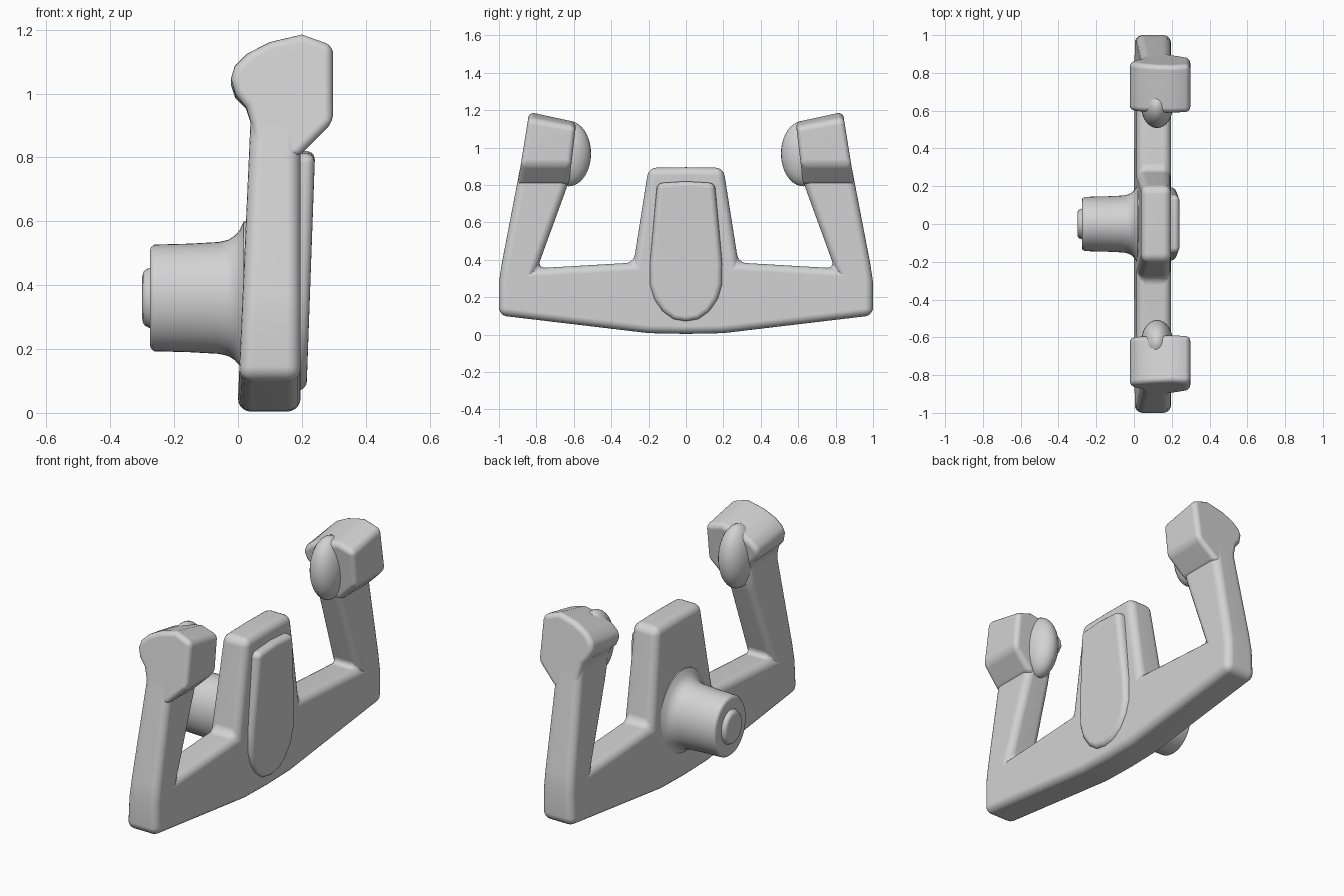
import bpy, bmesh, math
from mathutils import Vector

cube = bpy.data.objects.get("Cube")
if cube:
    bpy.data.objects.remove(cube, do_unlink=True)

grey = bpy.data.materials.new("light_grey")
grey.use_nodes = True
colour = (0.65, 0.65, 0.65, 1)
grey.diffuse_color = colour
grey.node_tree.nodes["Principled BSDF"].inputs["Base Color"].default_value = colour


def finish(name, bm):
    """Turn a bmesh into a smooth-shaded object."""
    bmesh.ops.recalc_face_normals(bm, faces=bm.faces[:])
    mesh = bpy.data.meshes.new(name)
    bm.to_mesh(mesh)
    bm.free()
    mesh.materials.append(grey)
    obj = bpy.data.objects.new(name, mesh)
    bpy.context.collection.objects.link(obj)
    bpy.ops.object.select_all(action='DESELECT')
    obj.select_set(True)
    bpy.context.view_layer.objects.active = obj
    bpy.ops.object.shade_smooth_by_angle(angle=math.radians(40))
    weighted = obj.modifiers.new("even_shading", 'WEIGHTED_NORMAL')
    weighted.keep_sharp = True
    return obj


def bridge(bm, rings):
    """Skin closed rings of points and cap both ends."""
    loops = [[bm.verts.new(p) for p in ring] for ring in rings]
    n = len(loops[0])
    for a, b in zip(loops, loops[1:]):
        for i in range(n):
            j = (i + 1) % n
            bm.faces.new((a[i], a[j], b[j], b[i]))
    bm.faces.new(loops[0])
    bm.faces.new(loops[-1])
    bmesh.ops.recalc_face_normals(bm, faces=bm.faces[:])


def slab(name, near, far, radius):
    """Solid between two matching outlines, with rounded edges."""
    bm = bmesh.new()
    bridge(bm, [near, far])
    hard = [e for e in bm.edges if e.calc_face_angle(0) > math.radians(40)]
    bmesh.ops.bevel(bm, geom=hard, offset=radius, segments=5, profile=0.5,
                    affect='EDGES', clamp_overlap=False)
    return finish(name, bm)


def mirrored(half):
    """Complete a y-z outline whose first and last points lie on y = 0."""
    return half + [(-y, z) for y, z in reversed(half[1:-1])]


# Main frame: crossbar, two upright arms and the centre post
frame = mirrored([
    (0, 0.004), (0.2, 0.008), (1.0, 0.103), (1.0, 0.28), (0.985, 0.38),
    (0.862, 1.02), (0.62, 1.02), (0.61, 0.88), (0.64, 0.78), (0.795, 0.355),
    (0.28, 0.385), (0.2, 0.892), (0, 0.895)])
slab("yoke_frame",
     [(-0.002 + 0.045 * z, y, z) for y, z in frame],
     [(0.196, y, z) for y, z in frame], 0.042)

# Raised pad on the centre post
pad = mirrored([
    (0, 0.07), (0.07, 0.082), (0.13, 0.125), (0.175, 0.19), (0.198, 0.27),
    (0.198, 0.38), (0.157, 0.81), (0, 0.82)])
slab("centre_pad",
     [(0.16, y, z) for y, z in pad],
     [(0.212 + 0.036 * z, y * 0.96, z) for y, z in pad], 0.028)

# Steering column with a flared root and a small end boss
column = [
    (-0.3, 0.066), (-0.297, 0.08), (-0.29, 0.088), (-0.275, 0.095),
    (-0.276, 0.145), (-0.273, 0.158), (-0.262, 0.167), (-0.15, 0.17),
    (-0.06, 0.175), (-0.03, 0.182), (-0.01, 0.195), (0.005, 0.212),
    (0.018, 0.24), (0.06, 0.24)]
sides = 48
bm = bmesh.new()
bridge(bm, [[(x, 0.86 * r * math.cos(math.tau * i / sides),
              0.36 + r * math.sin(math.tau * i / sides))
             for i in range(sides)] for x, r in column])
finish("steering_column", bm)

# Grip heads and thumb lobes at the top of both arms
head = [
    (0.05, 0.8), (0.043, 0.9), (0.025, 0.96), (-0.008, 1.0), (-0.022, 1.05),
    (-0.01, 1.09), (0.03, 1.13), (0.1, 1.166), (0.2, 1.19), (0.298, 1.155),
    (0.298, 0.91), (0.188, 0.8)]
for side, s in (("front", -1), ("back", 1)):
    outer = [(x, s * (0.885 - 0.16 * (z - 0.9)), z) for x, z in head]
    inner = []
    for x, z in head:
        low = z - 0.2 * max(0, z - 0.92)
        inner.append((x, s * (0.615 - 0.12 * (low - 0.9)), low))
    slab(side + "_grip_head", outer, inner, 0.028)

    bm = bmesh.new()
    bmesh.ops.create_uvsphere(bm, u_segments=32, v_segments=20, radius=1)
    bmesh.ops.scale(bm, vec=Vector((0.085, 0.12, 0.175)), verts=bm.verts[:])
    bmesh.ops.translate(bm, vec=Vector((0.122, s * 0.628, 0.968)), verts=bm.verts[:])
    finish(side + "_thumb_lobe", bm)
